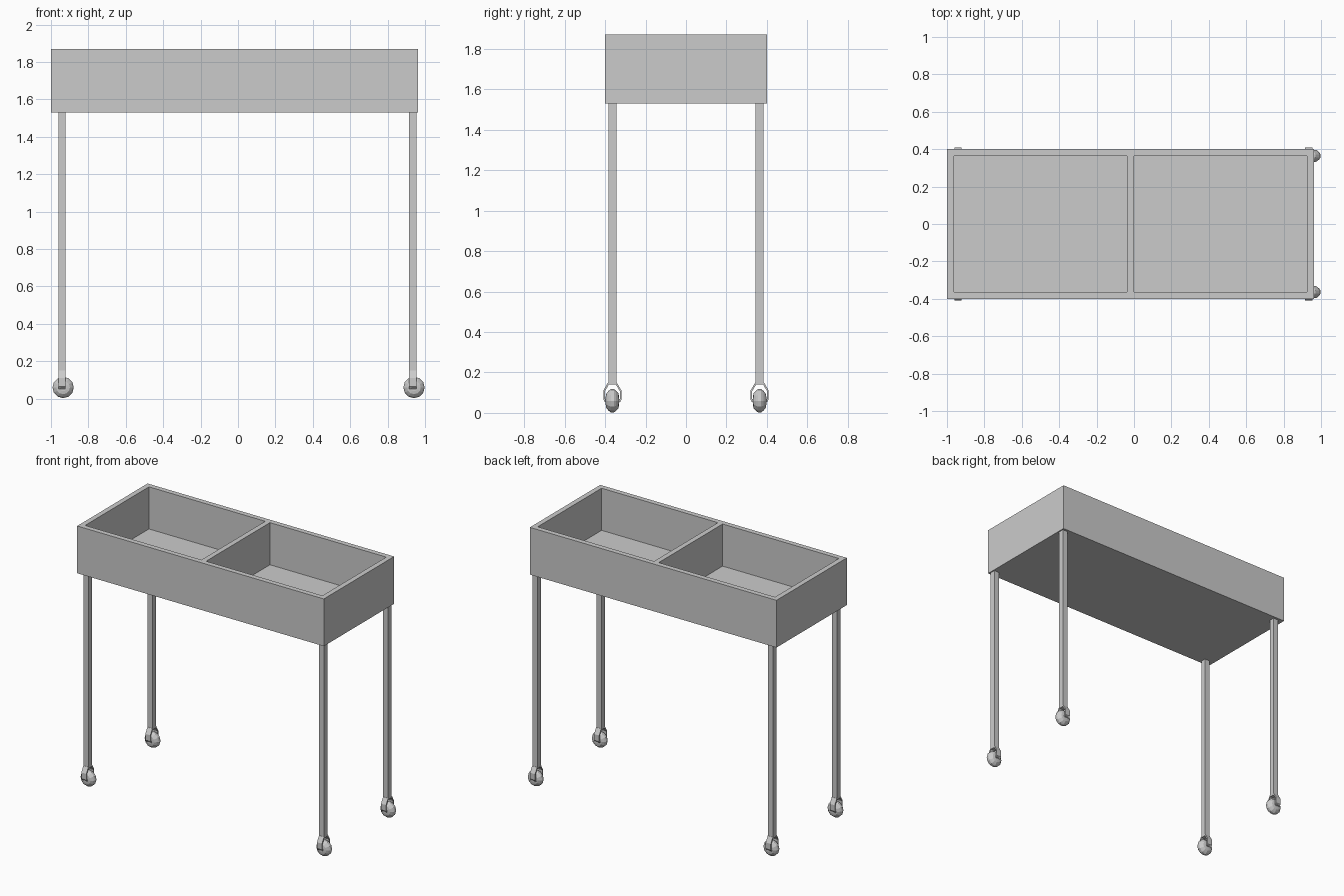
import bpy, bmesh
from math import cos, sin, pi

if "Cube" in bpy.data.objects:
    bpy.data.objects.remove(bpy.data.objects["Cube"])


def make(name, bm):
    bmesh.ops.recalc_face_normals(bm, faces=bm.faces)
    me = bpy.data.meshes.new(name)
    bm.to_mesh(me)
    bm.free()
    ob = bpy.data.objects.new(name, me)
    bpy.context.collection.objects.link(ob)
    return ob


def box(name, x0, x1, y0, y1, z0, z1):
    bm = bmesh.new()
    bmesh.ops.create_cube(bm, size=1)
    for v in bm.verts:
        v.co = ((x0 + x1) / 2 + v.co.x * (x1 - x0),
                (y0 + y1) / 2 + v.co.y * (y1 - y0),
                (z0 + z1) / 2 + v.co.z * (z1 - z0))
    return make(name, bm)


def tray():
    # One watertight shell: a grid top with two cells sunk into pockets
    xs = [-1.0, -0.963, -0.037, 0.0, 0.926, 0.963]
    ys = [-0.4, -0.363, 0.363, 0.4]
    top, floor, bottom = 1.87, 1.567, 1.53
    bm = bmesh.new()
    g = [[bm.verts.new((x, y, top)) for y in ys] for x in xs]
    pockets = []
    for i in range(5):
        for j in range(3):
            f = bm.faces.new((g[i][j], g[i + 1][j], g[i + 1][j + 1], g[i][j + 1]))
            if j == 1 and i in (1, 3):
                pockets.append(f)
    rim = [e for e in bm.edges if e.is_boundary]
    for f in pockets:
        ext = bmesh.ops.extrude_discrete_faces(bm, faces=[f])
        for v in ext["faces"][0].verts:
            v.co.z = floor
    ext = bmesh.ops.extrude_edge_only(bm, edges=rim)["geom"]
    for v in ext:
        if isinstance(v, bmesh.types.BMVert):
            v.co.z = bottom
    bmesh.ops.contextual_create(
        bm, geom=[e for e in ext if isinstance(e, bmesh.types.BMEdge) and e.is_boundary])
    bmesh.ops.dissolve_limit(bm, angle_limit=0.01, verts=bm.verts, edges=bm.edges)
    return make("planter_tray", bm)


def wheel(name, cx, cy, cz):
    # Low-poly domed wheel turned around the y axis
    profile = [(0.020, -0.033), (0.036, -0.030), (0.050, -0.018), (0.057, -0.008),
               (0.057, 0.008), (0.050, 0.018), (0.036, 0.030), (0.020, 0.033)]
    n = 12
    bm = bmesh.new()
    rings = [[bm.verts.new((cx + r * cos(2 * pi * k / n), cy + y, cz + r * sin(2 * pi * k / n)))
              for k in range(n)] for r, y in profile]
    for a, b in zip(rings, rings[1:]):
        for k in range(n):
            bm.faces.new((a[k], a[(k + 1) % n], b[(k + 1) % n], b[k]))
    bm.faces.new(rings[0])
    bm.faces.new(rings[-1])
    return make(name, bm)


def fork(name, cx, cy):
    # Bent strap: outer and inner half-outline mirrored, extruded along x
    outer = [(0.034, 0.052), (0.045, 0.066), (0.045, 0.110), (0.022, 0.150)]
    inner = [(0.029, 0.056), (0.037, 0.069), (0.037, 0.108), (0.017, 0.140)]
    o = outer + [(-y, z) for y, z in reversed(outer)]
    i = inner + [(-y, z) for y, z in reversed(inner)]
    bm = bmesh.new()
    w = 0.02
    vo, vi = ([[bm.verts.new((cx + s * w, cy + y, z)) for y, z in pts] for s in (-1, 1)]
              for pts in (o, i))
    for k in range(len(o) - 1):
        for s in (0, 1):
            bm.faces.new((vo[s][k], vo[s][k + 1], vi[s][k + 1], vi[s][k]))
        for v in (vo, vi):
            bm.faces.new((v[0][k], v[0][k + 1], v[1][k + 1], v[1][k]))
    for k in (0, -1):
        bm.faces.new((vo[0][k], vo[1][k], vi[1][k], vi[0][k]))
    return make(name, bm)


tray()

# Legs with casters at the four corners
for xn, x in (("left", -0.941), ("right", 0.935)):
    for yn, y in (("front", -0.364), ("back", 0.364)):
        tag = f"{yn}_{xn}"
        box(tag + "_leg", x - 0.02, x + 0.02, y - 0.02, y + 0.02, 0.145, 1.53)
        fork(tag + "_caster_fork", x, y)
        wheel(tag + "_caster_wheel", x + 0.006, y, 0.06)
        # Axle joining the fork arms
        box(tag + "_caster_axle", x - 0.006, x + 0.018, y - 0.040, y + 0.040, 0.054, 0.068)
